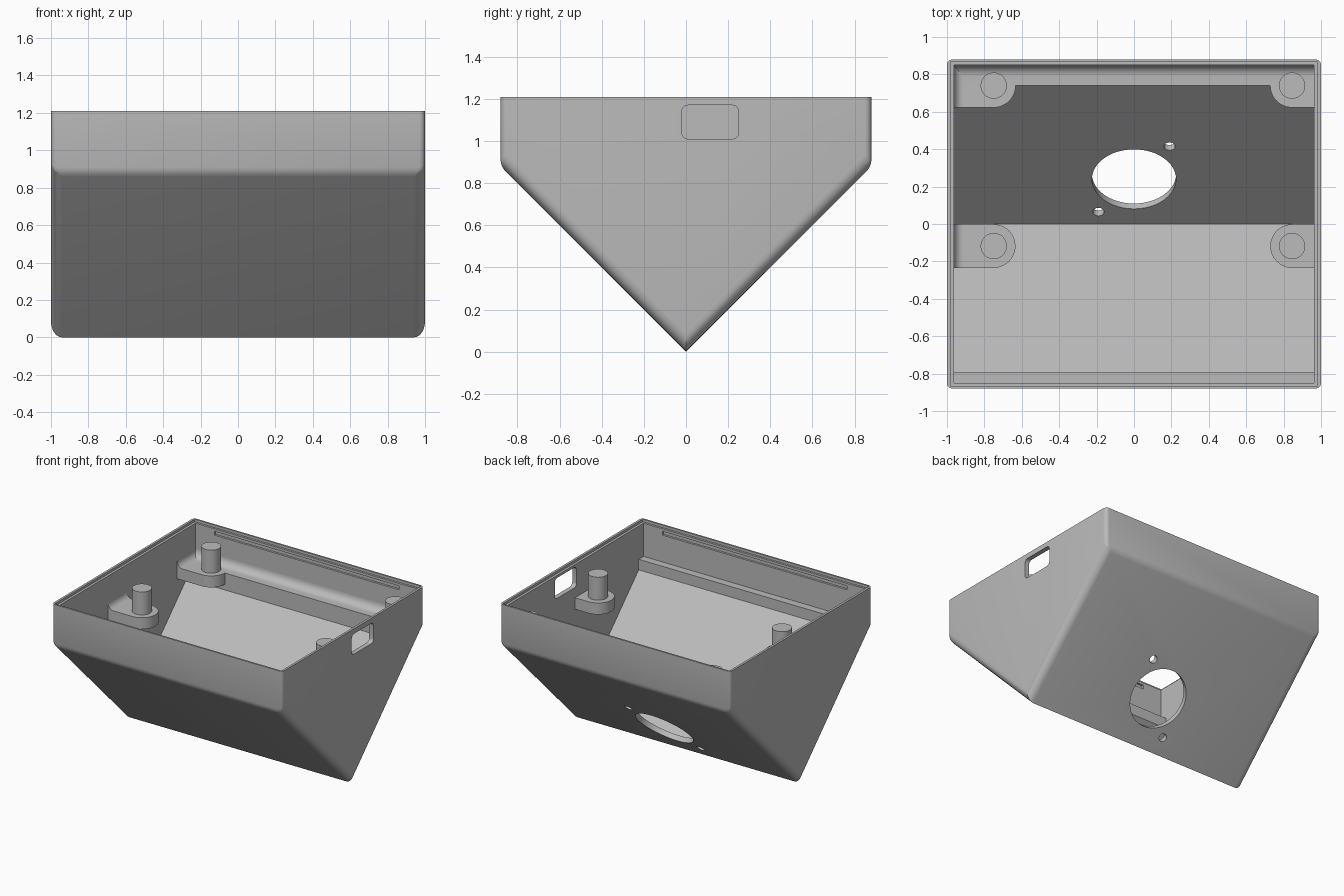
import bpy, bmesh, math
from mathutils import Vector, Matrix

if "Cube" in bpy.data.objects:
    bpy.data.objects.remove(bpy.data.objects["Cube"], do_unlink=True)

grey = bpy.data.materials.new("plain grey")
grey.use_nodes = True
COLOR = (0.5, 0.5, 0.5, 1)
grey.diffuse_color = COLOR
grey.node_tree.nodes["Principled BSDF"].inputs["Base Color"].default_value = COLOR

TOP, HALF_Y, WALL = 1.21, 0.88, 0.037
IN_X, IN_Y, LIFT = 1 - WALL, 0.85, 0.057
LEDGE = 0.93


def finish(name, bm):
    bmesh.ops.recalc_face_normals(bm, faces=bm.faces)
    mesh = bpy.data.meshes.new(name)
    bm.to_mesh(mesh)
    bm.free()
    mesh.materials.append(grey)
    ob = bpy.data.objects.new(name, mesh)
    bpy.context.collection.objects.link(ob)
    return ob


def prism(name, outline, axis, lo, hi):
    """Extrude a 2D outline along x (outline is y,z), y (x,z) or z (x,y)."""
    bm = bmesh.new()
    place = {"x": lambda a, b: (lo, a, b), "y": lambda a, b: (a, lo, b),
             "z": lambda a, b: (a, b, lo)}[axis]
    face = bm.faces.new([bm.verts.new(place(*p)) for p in outline])
    step = Vector([(hi - lo) * (axis == k) for k in "xyz"])
    new = bmesh.ops.extrude_face_region(bm, geom=[face])["geom"]
    bmesh.ops.translate(bm, vec=step, verts=[v for v in new if isinstance(v, bmesh.types.BMVert)])
    return finish(name, bm)


def rect(x0, x1, y0, y1):
    return [(x0, y0), (x1, y0), (x1, y1), (x0, y1)]


def arc(cx, cy, r, start, end, n=12):
    angles = [math.radians(start + (end - start) * i / n) for i in range(n + 1)]
    return [(cx + r * math.cos(a), cy + r * math.sin(a)) for a in angles]


def cylinder(name, centre, r, depth, axis=(0, 0, 1)):
    bm = bmesh.new()
    turn = Vector((0, 0, 1)).rotation_difference(Vector(axis)).to_matrix().to_4x4()
    bmesh.ops.create_cone(bm, cap_ends=True, segments=48, radius1=r, radius2=r,
                          depth=depth, matrix=Matrix.Translation(centre) @ turn)
    return finish(name, bm)


def smooth(ob):
    bpy.ops.object.select_all(action="DESELECT")
    ob.select_set(True)
    bpy.context.view_layer.objects.active = ob
    bpy.ops.object.shade_smooth_by_angle(angle=math.radians(30))


# Wedge-shaped outer body with rounded edges
shell = prism("wedge_shell", [(0, 0), (HALF_Y, HALF_Y), (HALF_Y, TOP), (-HALF_Y, TOP), (-HALF_Y, HALF_Y)],
              "x", -1, 1)
weights = shell.data.attributes.new("bevel_weight_edge", "FLOAT", "EDGE")
for e in shell.data.edges:
    a, b = (shell.data.vertices[i].co for i in e.vertices)
    d = b - a
    if abs(d.y) > 0.1 and abs(d.z) > 0.1:
        weights.data[e.index].value = 1.0
    elif abs(d.z) > 0.1:
        weights.data[e.index].value = 0.5
    elif abs(d.x) > 0.1 and 0.1 < a.z < TOP - 0.1:
        weights.data[e.index].value = 0.45
bevel = shell.modifiers.new("rounding", "BEVEL")
bevel.limit_method = "WEIGHT"
bevel.width = 0.06
bevel.segments = 6

# Cutters: cavity, rim rebate, snap grooves, port, round opening and screw holes
cutters = [
    prism("cavity", [(0, LIFT), (IN_Y, IN_Y + LIFT), (IN_Y, 1.4), (-IN_Y, 1.4), (-IN_Y, IN_Y + LIFT)],
          "x", -IN_X, IN_X),
    prism("rim_rebate", rect(-0.982, 0.982, -0.866, 0.866), "z", TOP - 0.02, 1.5),
]
for s in (-1, 1):
    cutters.append(prism("snap_groove", rect(*sorted((s * 0.8, s * 0.866)), 1.14, 1.17), "x", -0.8, 0.8))
port = (arc(0.22, 1.14, 0.03, 0, 90, 6) + arc(0.01, 1.14, 0.03, 90, 180, 6)
        + arc(0.01, 1.04, 0.03, 180, 270, 6) + arc(0.22, 1.04, 0.03, 270, 360, 6))
cutters.append(prism("side_port", port, "x", 0.9, 1.1))
for x, y, r in ((0, 0.24, 0.225), (0.19, 0.415, 0.03), (-0.19, 0.065, 0.03)):
    cutters.append(cylinder("slope_hole", (x, y, y + LIFT), r, 0.2, (0, 1, -1)))
for c in cutters:
    c.hide_render = True
    cut = shell.modifiers.new(c.name, "BOOLEAN")
    cut.operation = "DIFFERENCE"
    cut.solver = "EXACT"
    cut.object = c
bpy.context.view_layer.update()
baked = bpy.data.meshes.new_from_object(shell.evaluated_get(bpy.context.evaluated_depsgraph_get()))
shell.modifiers.clear()
shell.data = baked
for c in cutters:
    bpy.data.objects.remove(c, do_unlink=True)
parts = [shell]

# Ledges along the front and back walls, the back one filleted into the wall
parts.append(prism("front_ledge", [(-0.79, 0.83), (-0.79, LEDGE), (-0.86, LEDGE), (-0.86, 0.89)],
                   "x", -IN_X, IN_X))
fillet = arc(IN_Y - 0.06, LEDGE + 0.06, 0.06, 270, 360, 8)
parts.append(prism("back_ledge", [(0.74, 0.78), (0.74, LEDGE)] + fillet + [(0.86, 0.99), (0.86, 0.89)],
                   "x", -IN_X, IN_X))

# Board mounts: rounded shelf from the side wall with an upright pin
R, MID, BACK = 0.117, -0.118, 0.74
for side, s, px in (("right", -1, -0.75), ("left", 1, 0.845)):
    wall = s * 0.98
    for place, py in (("front", MID), ("back", BACK)):
        end = 90 if place == "front" else 0
        edge = [(px - s * (x - px), y) for x, y in arc(px, py, R, -90, end)]
        outline = [(wall, py - R)] + edge + [(wall, edge[-1][1])]
        parts.append(prism(f"{place}_{side}_mount", outline, "z", 0.84, LEDGE))
        parts.append(cylinder(f"{place}_{side}_pin", (px, py, (LEDGE + 1.1) / 2), 0.07, 1.11 - LEDGE + 0.01))

# Fillets where the right-hand mounts meet the side wall
curve = arc(-IN_X + 0.05, LEDGE + 0.05, 0.05, 270, 180, 8)
for place, y0, y1 in (("front", MID - R, MID + R), ("back", BACK - R, 0.86)):
    parts.append(prism(f"{place}_mount_fillet", curve + [(-0.98, 0.98), (-0.98, LEDGE)], "y", y0, y1))

for ob in parts:
    smooth(ob)
